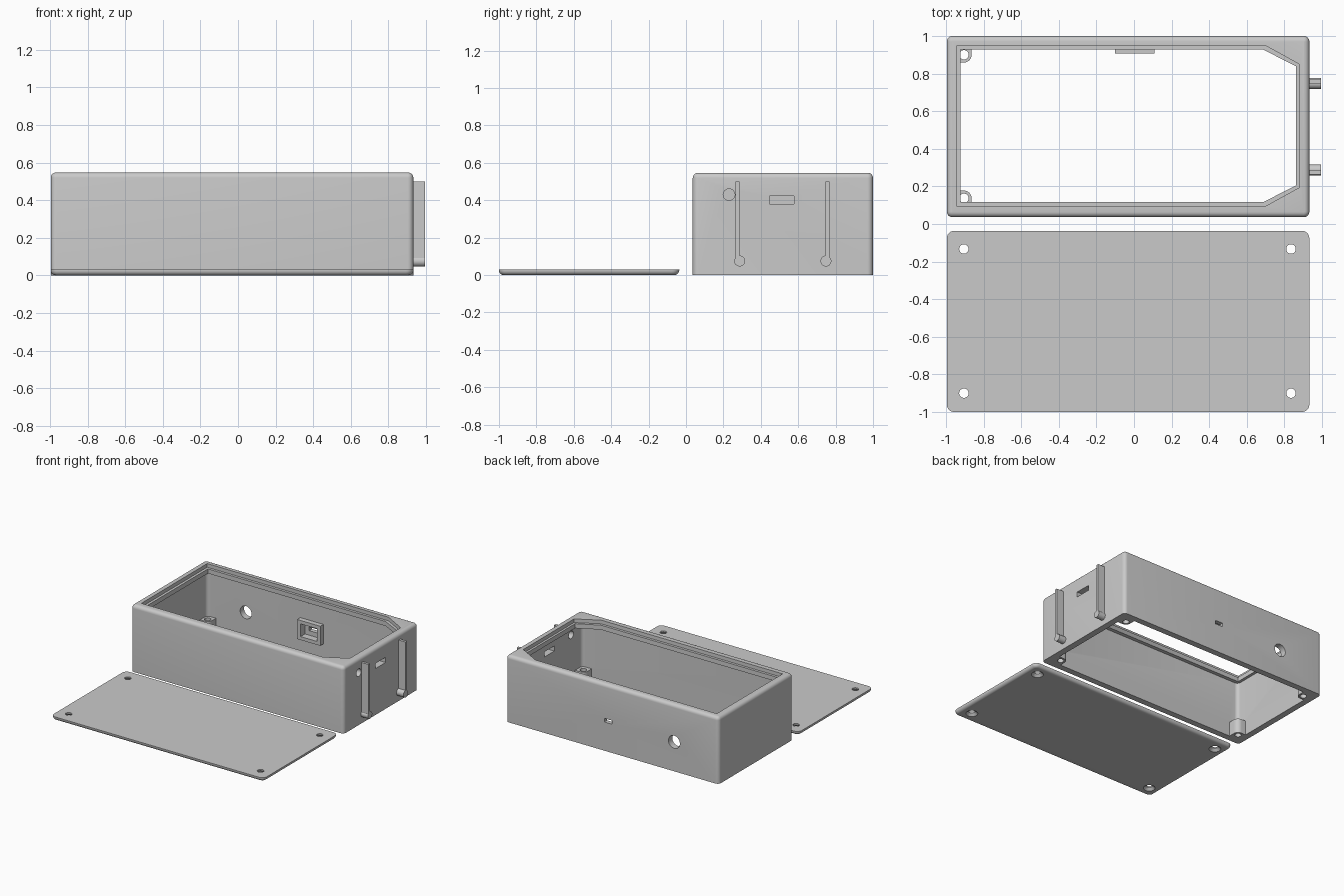
import bpy, bmesh, math
from mathutils import Matrix, Vector

if "Cube" in bpy.data.objects:
    bpy.data.objects.remove(bpy.data.objects["Cube"])

grey = bpy.data.materials.new("plain_grey")
grey.diffuse_color = (0.59, 0.59, 0.59, 1)
grey.use_nodes = True
grey.node_tree.nodes["Principled BSDF"].inputs["Base Color"].default_value = grey.diffuse_color


def finish(name, bm):
    bmesh.ops.recalc_face_normals(bm, faces=bm.faces[:])
    me = bpy.data.meshes.new(name)
    bm.to_mesh(me)
    bm.free()
    me.materials.append(grey)
    ob = bpy.data.objects.new(name, me)
    bpy.context.collection.objects.link(ob)
    return ob


def prism(name, pts, z0, z1):
    """Closed upright prism over an outline."""
    bm = bmesh.new()
    low = [bm.verts.new((x, y, z0)) for x, y in pts]
    high = [bm.verts.new((x, y, z1)) for x, y in pts]
    bm.faces.new(low[::-1])
    bm.faces.new(high)
    for i in range(len(pts)):
        j = (i + 1) % len(pts)
        bm.faces.new((low[i], low[j], high[j], high[i]))
    return finish(name, bm)


def box(name, x0, x1, y0, y1, z0, z1, side_r=0, rim_r=0, rim_z=None):
    """Box with optional rounded upright edges and one rounded rim."""
    bm = bmesh.new()
    bmesh.ops.create_cube(bm, size=1)
    for v in bm.verts:
        v.co = Vector((x1 if v.co.x > 0 else x0, y1 if v.co.y > 0 else y0, z1 if v.co.z > 0 else z0))
    if side_r:
        e = [e for e in bm.edges if abs(e.verts[0].co.z - e.verts[1].co.z) > 1e-4]
        bmesh.ops.bevel(bm, geom=e, offset=side_r, segments=6, profile=0.5, affect='EDGES')
    if rim_r:
        e = [e for e in bm.edges if all(abs(v.co.z - rim_z) < 1e-5 for v in e.verts)]
        bmesh.ops.bevel(bm, geom=e, offset=rim_r, segments=5, profile=0.5, affect='EDGES')
        bmesh.ops.remove_doubles(bm, verts=bm.verts[:], dist=1e-5)
    return finish(name, bm)


def rod(name, centre, r, length, axis='Z', r2=None):
    bm = bmesh.new()
    bmesh.ops.create_cone(bm, cap_ends=True, segments=32, radius1=r,
                          radius2=r if r2 is None else r2, depth=length)
    rot = {'Z': Matrix(), 'X': Matrix.Rotation(math.pi / 2, 4, 'Y'),
           'Y': Matrix.Rotation(math.pi / 2, 4, 'X')}[axis]
    bm.transform(Matrix.Translation(centre) @ rot)
    return finish(name, bm)


def combine(ob, tool, op='DIFFERENCE'):
    mod = ob.modifiers.new("combine", 'BOOLEAN')
    mod.object, mod.operation, mod.solver = tool, op, 'EXACT'
    bpy.context.view_layer.objects.active = ob
    bpy.ops.object.modifier_apply(modifier=mod.name)
    bpy.data.objects.remove(tool)


def smooth(ob):
    bpy.ops.object.select_all(action='DESELECT')
    ob.select_set(True)
    bpy.context.view_layer.objects.active = ob
    bpy.ops.object.shade_smooth_by_angle(angle=math.radians(30))


def window(x0, x1, y0, y1, cx, cy):
    """Rectangle with the two right-hand corners cut off."""
    return [(x0, y0), (x1 - cx, y0), (x1, y0 + cy), (x1, y1 - cy), (x1 - cx, y1), (x0, y1)]


X0, X1, Y0, Y1, H = -0.996, 0.933, 0.036, 1.0, 0.547
HOLES_X = (-0.905, 0.835)

# Case shell: cavity open below, stepped window above
case = box("case", X0, X1, Y0, Y1, 0, H, 0.03, 0.028, H)
combine(case, box("cavity", -0.945, 0.88, 0.087, 0.949, -0.1, 0.48, 0.03))
combine(case, prism("lip_window", window(-0.922, 0.861, 0.117, 0.927, 0.172, 0.088), 0.4, 0.7))
combine(case, prism("lip_recess", window(-0.943, 0.879, 0.096, 0.948, 0.178, 0.098), 0.517, 0.7))

# Corner screw posts: rounded towards the inside, squared into the walls
for px in HOLES_X:
    for py in (0.137, 0.9):
        sx, sy = (1 if px < 0 else -1), (1 if py < 0.5 else -1)
        r, d = 0.041, 0.06
        arc = [(r * math.cos(a * math.pi / 20), r * math.sin(a * math.pi / 20)) for a in range(11)]
        outline = arc + [(-d, r), (-d, -d), (r, -d)]
        post = prism("post", [(px + sx * u, py + sy * v) for u, v in outline], 0, 0.12)
        combine(case, post, 'UNION')
        combine(case, rod("post_bore", (px, py, 0.05), 0.025, 0.3))

# Socket frame on the inside of the back wall
combine(case, box("socket_frame", -0.1, 0.11, 0.908, 0.97, 0.17, 0.33), 'UNION')
combine(case, box("socket_pocket", -0.068, 0.078, 0.85, 0.965, 0.198, 0.302))
combine(case, box("socket_hole", -0.03, 0.04, 0.9, 1.1, 0.235, 0.265))

# Round hole in the back, round hole and slot in the right end
combine(case, rod("back_hole", (-0.593, 1.0, 0.24), 0.052, 0.2, 'Y'))
combine(case, rod("end_hole", (0.92, 0.23, 0.43), 0.031, 0.2, 'X'))
combine(case, box("end_slot", 0.8, 1.0, 0.447, 0.578, 0.38, 0.422))
smooth(case)

# Two hook rails on the right end, each with a round foot
for i, (stem_y, foot_y) in enumerate(((0.275, 0.287), (0.757, 0.748))):
    rail = box(f"rail_{i + 1}", 0.925, 0.996, stem_y - 0.011, stem_y + 0.011, 0.07, 0.5)
    combine(rail, rod("rail_foot", (0.9605, foot_y, 0.075), 0.029, 0.071, 'X'), 'UNION')
    smooth(rail)

# Lid plate lying beside the case, with countersunk screw holes
lid = box("lid", X0, X1, -1.0, -0.036, 0, 0.031, 0.04, 0.026, 0)
for px in HOLES_X:
    for py in (-0.9, -0.133):
        combine(lid, rod("lid_hole", (px, py, 0), 0.025, 0.2))
        combine(lid, rod("countersink", (px, py, 0.009), 0.047, 0.022, 'Z', 0.025))
smooth(lid)
